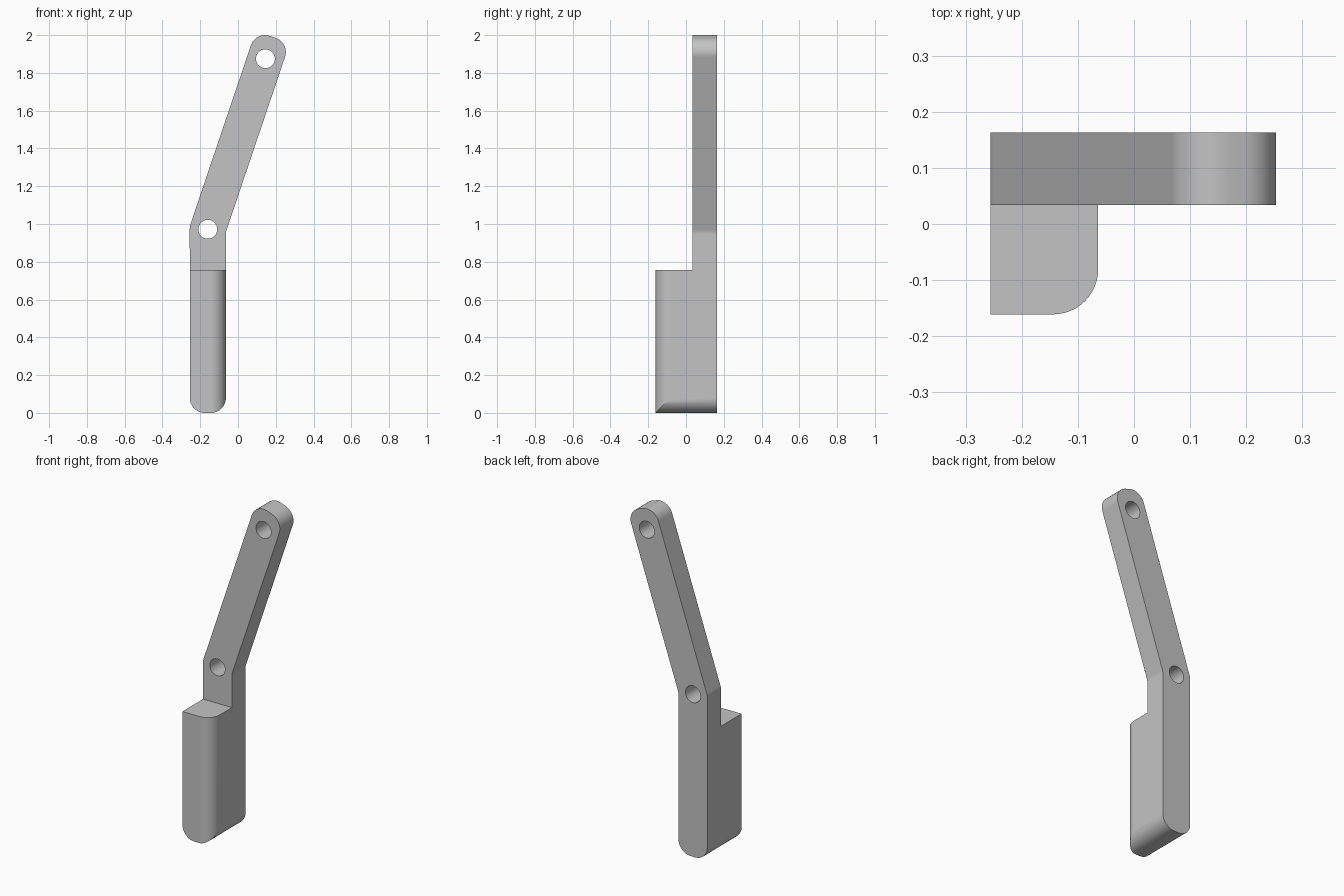
import bpy, bmesh, math
from mathutils import Vector

if "Cube" in bpy.data.objects:
    bpy.data.objects.remove(bpy.data.objects["Cube"])

FRONT, STEP, BACK = -0.161, 0.034, 0.163
LEFT, RIGHT = -0.255, -0.064
GRIP_TOP, FILLET, HOLE = 0.757, 0.08, 0.05

grey = bpy.data.materials.new("light grey")
grey.use_nodes = True
colour = (0.55, 0.55, 0.55, 1)
grey.diffuse_color = colour
grey.node_tree.nodes["Principled BSDF"].inputs["Base Color"].default_value = colour


def round_corner(before, corner, after, radius, steps=12):
    """Points of an arc that replaces one corner of an outline."""
    u, v = (before - corner).normalized(), (after - corner).normalized()
    half = u.angle(v) / 2
    centre = corner + (u + v).normalized() * radius / math.sin(half)
    reach = radius / math.tan(half)
    a = (corner + u * reach - centre).normalized()
    b = (corner + v * reach - centre).normalized()
    return [centre + a.slerp(b, i / steps) * radius for i in range(steps + 1)]


def prism(name, points, along):
    """Solid swept from a flat outline."""
    bm = bmesh.new()
    face = bm.faces.new([bm.verts.new(p) for p in points])
    swept = bmesh.ops.extrude_face_region(bm, geom=[face])
    verts = [g for g in swept["geom"] if isinstance(g, bmesh.types.BMVert)]
    bmesh.ops.translate(bm, verts=verts, vec=along)
    bmesh.ops.recalc_face_normals(bm, faces=bm.faces)
    mesh = bpy.data.meshes.new(name)
    bm.to_mesh(mesh)
    bm.free()
    obj = bpy.data.objects.new(name, mesh)
    bpy.context.collection.objects.link(obj)
    return obj


def cut(target, cutter):
    cutter.hide_render = True
    bpy.context.view_layer.objects.active = target
    mod = target.modifiers.new("cut", "BOOLEAN")
    mod.operation, mod.solver, mod.object = "DIFFERENCE", "EXACT", cutter
    bpy.ops.object.modifier_apply(modifier=mod.name)
    bpy.data.objects.remove(cutter)


# Centre line of the lever: straight handle, bend at the pivot, slanted arm
pivot = Vector((-0.16, FRONT, 0.972))
tip = Vector((0.145, FRONT, 1.875))
along = (tip - pivot).normalized()
across = Vector((along.z, 0, -along.x))
half_width = (RIGHT - LEFT) / 2
side = (across + Vector((1, 0, 0))).normalized()
mitre = side * half_width / side.x
end = tip + along * 0.122

# Lever outline, each corner with its rounding radius
corners = [
    (Vector((LEFT, FRONT, 0)), FILLET),
    (Vector((RIGHT, FRONT, 0)), FILLET),
    (pivot + mitre, 0.08),
    (end + across * half_width, FILLET),
    (end - across * half_width, FILLET),
    (pivot - mitre, 0.08),
]
outline = []
for i, (corner, radius) in enumerate(corners):
    after = corners[(i + 1) % len(corners)][0]
    outline += round_corner(corners[i - 1][0], corner, after, radius)
lever = prism("bent_lever", outline, Vector((0, BACK - FRONT, 0)))
lever.data.materials.append(grey)

# Step that leaves only the thin arm above the thick grip
step = [Vector((x, FRONT - 0.1, z)) for x, z in
        ((-1, GRIP_TOP), (1, GRIP_TOP), (1, 3), (-1, 3))]
cut(lever, prism("step_cutter", step, Vector((0, STEP - FRONT + 0.1, 0))))

# Rounded front edge on the left side of the grip
edge = Vector((RIGHT, FRONT, -0.1))
arc = round_corner(edge - Vector((1, 0, 0)), edge, edge + Vector((0, 1, 0)), FILLET)
out = 0.05
arc += [arc[-1] + Vector((out, 0, 0)), edge + Vector((out, -out, 0)),
        arc[0] - Vector((0, out, 0))]
cut(lever, prism("edge_cutter", arc, Vector((0, 0, GRIP_TOP + 0.15))))

# Round holes at the pivot and the tip
for centre in (pivot, tip):
    ring = [centre + Vector((math.cos(a), 0, math.sin(a))) * HOLE
            for a in (math.tau * i / 40 for i in range(40))]
    for p in ring:
        p.y = FRONT - 0.1
    cut(lever, prism("hole_cutter", ring, Vector((0, 1, 0))))

# Smooth rounded faces, crisp edges
for obj in bpy.context.selected_objects:
    obj.select_set(False)
lever.select_set(True)
bpy.context.view_layer.objects.active = lever
bpy.ops.object.shade_smooth_by_angle(angle=math.radians(25))
weighted = lever.modifiers.new("weighted normals", "WEIGHTED_NORMAL")
weighted.keep_sharp = True
